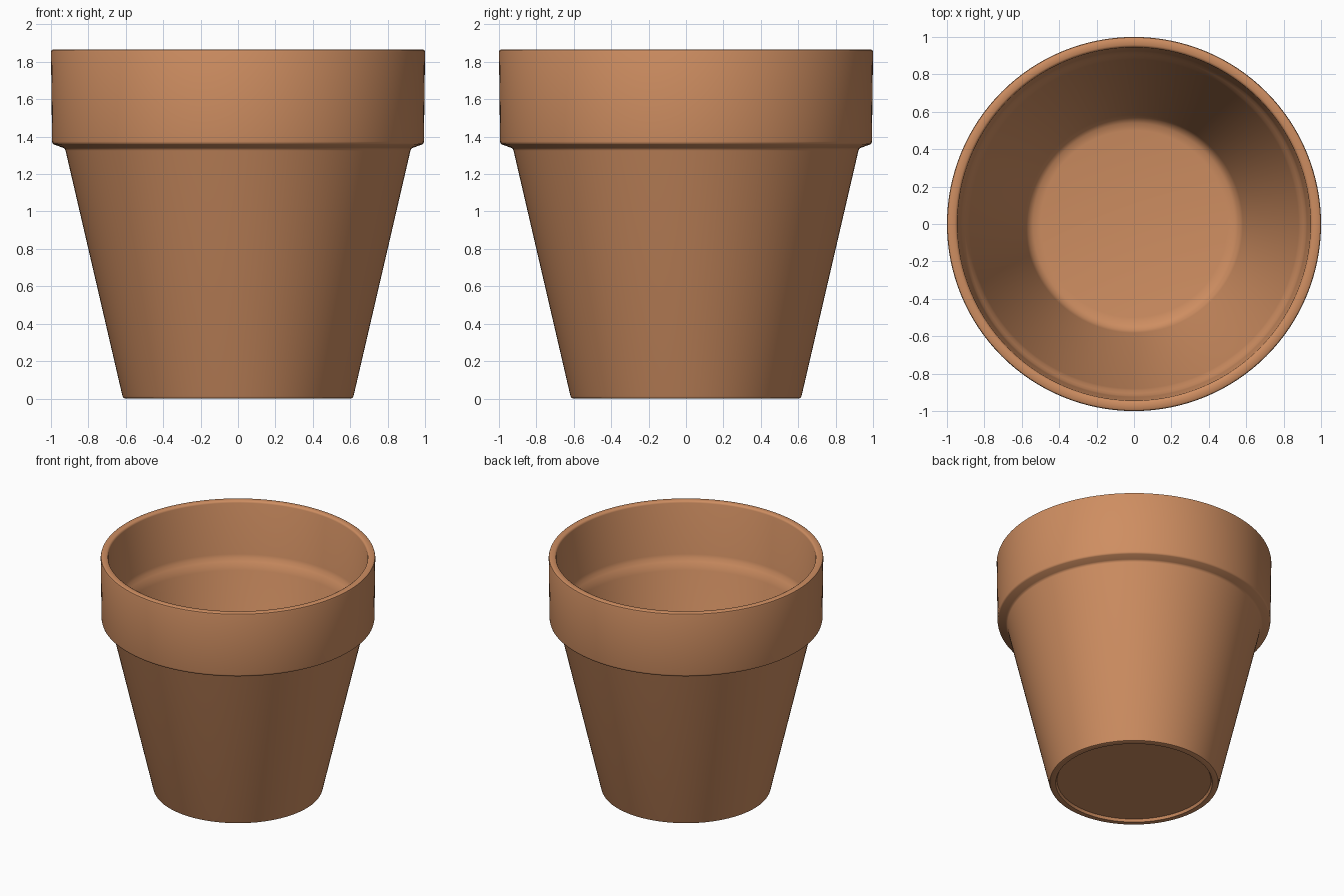
import bpy, bmesh, math

if "Cube" in bpy.data.objects:
    bpy.data.objects.remove(bpy.data.objects["Cube"])

SEGMENTS = 128

# Pot cross-section as (radius, height), from underside centre round to inside floor centre
profile = [
    (0.0, 0.02), (0.56, 0.02), (0.57, 0.0),              # shallow recess and foot ring
    (0.603, 0.0), (0.613, 0.004), (0.618, 0.014),        # softened foot edge
    (0.922, 1.325), (0.926, 1.335), (0.936, 1.341),      # outer wall up to the collar
    (0.985, 1.358), (0.992, 1.364), (0.994, 1.374),      # collar underside
    (1.0, 1.852), (0.997, 1.862), (0.988, 1.867),        # collar and outer lip
    (0.957, 1.867), (0.948, 1.862), (0.944, 1.852),      # inner lip
    (0.925, 1.45), (0.918, 1.425), (0.905, 1.40),        # inside of collar
    (0.89, 1.375), (0.88, 1.34),                         # inner step
    (0.582, 0.12), (0.567, 0.085), (0.54, 0.067),        # inner wall, rounded floor edge
    (0.50, 0.06), (0.0, 0.06),
]

# Lathe the profile about z
bm = bmesh.new()
verts = [bm.verts.new((r, 0, z)) for r, z in profile]
edges = [bm.edges.new(pair) for pair in zip(verts, verts[1:])]
bmesh.ops.spin(bm, geom=verts + edges, cent=(0, 0, 0), axis=(0, 0, 1),
               angle=2 * math.pi, steps=SEGMENTS, use_merge=False)
bmesh.ops.remove_doubles(bm, verts=bm.verts[:], dist=0.0005)
bmesh.ops.recalc_face_normals(bm, faces=bm.faces[:])

mesh = bpy.data.meshes.new("flower_pot")
bm.to_mesh(mesh)
bm.free()
pot = bpy.data.objects.new("flower_pot", mesh)
bpy.context.collection.objects.link(pot)

# Terracotta colour
clay = bpy.data.materials.new("terracotta")
clay.diffuse_color = (0.62, 0.27, 0.12, 1)
clay.use_nodes = True
clay.node_tree.nodes["Principled BSDF"].inputs["Base Color"].default_value = clay.diffuse_color
mesh.materials.append(clay)

# Smooth shading with crisp edges
bpy.context.view_layer.objects.active = pot
pot.select_set(True)
bpy.ops.object.shade_smooth_by_angle(angle=math.radians(40))
